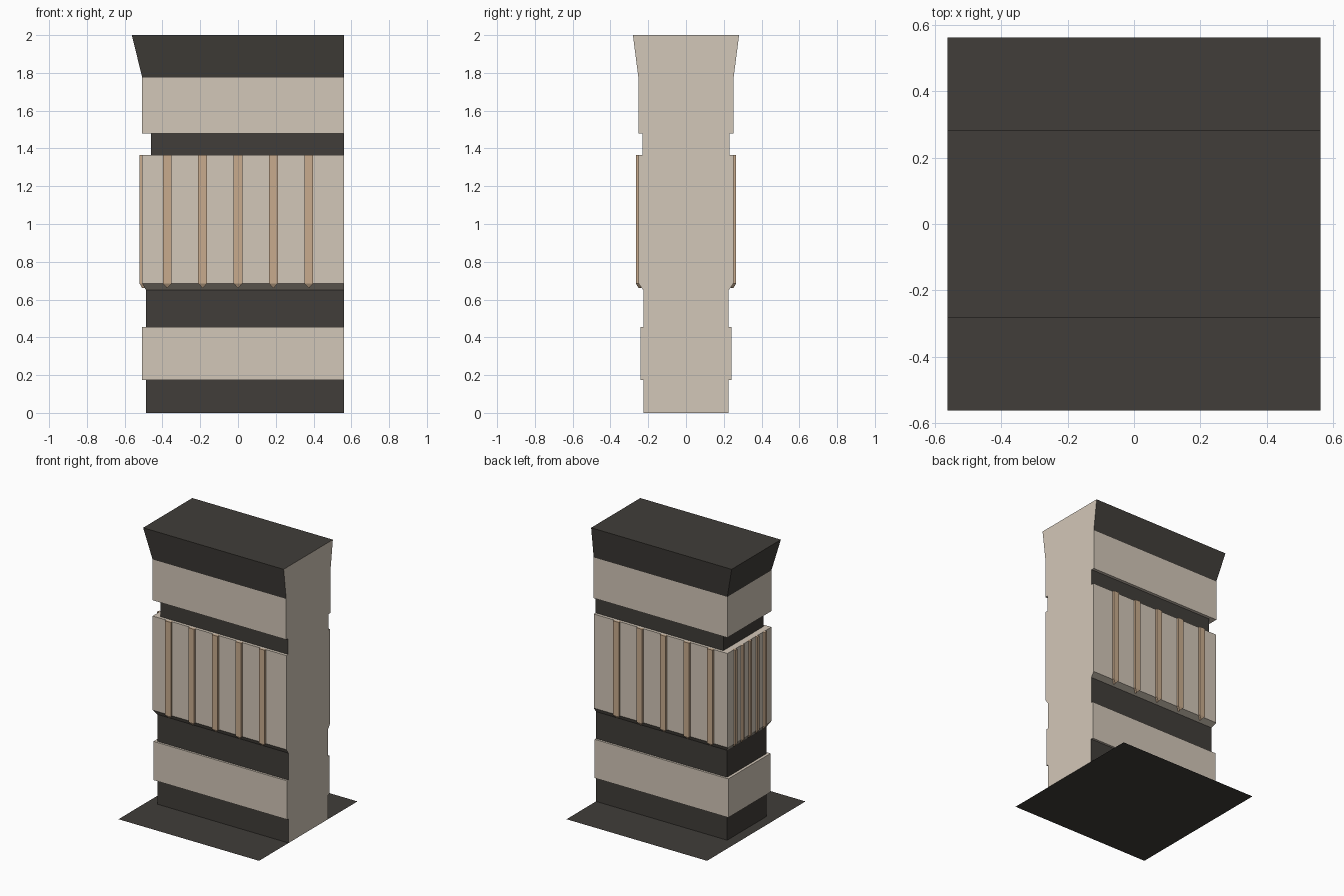
import bpy, bmesh
from mathutils import Matrix
from math import pi

if "Cube" in bpy.data.objects:
    bpy.data.objects.remove(bpy.data.objects["Cube"])


def material(name, rgb):
    m = bpy.data.materials.new(name)
    m.diffuse_color = (*rgb, 1)
    m.use_nodes = True
    m.node_tree.nodes["Principled BSDF"].inputs["Base Color"].default_value = m.diffuse_color
    return m


STONE = material("pale_stone", (0.65, 0.57, 0.48))
DARK = material("dark_stone", (0.052, 0.047, 0.041))
GREY = material("grey_stone", (0.26, 0.23, 0.19))
TAN = material("tan_stone", (0.58, 0.41, 0.27))
RIGHT = 0.562


def finish(bm, name, mats):
    bmesh.ops.recalc_face_normals(bm, faces=bm.faces)
    me = bpy.data.meshes.new(name)
    bm.to_mesh(me)
    bm.free()
    for m in mats:
        me.materials.append(m)
    ob = bpy.data.objects.new(name, me)
    bpy.context.collection.objects.link(ob)
    return ob


# Wall body: rings of (z, left reach, half depth, material of the strip above)
# material 0 = pale, 1 = dark, 2 = grey
rings = [
    (0.0, 0.487, 0.225, 1), (0.175, 0.487, 0.225, 0),
    (0.175, 0.507, 0.241, 0), (0.455, 0.507, 0.241, 0),
    (0.455, 0.487, 0.226, 1), (0.65, 0.487, 0.226, 2),
    (0.685, 0.507, 0.251, 0), (1.365, 0.507, 0.251, 0),
    (1.365, 0.46, 0.23, 1), (1.48, 0.46, 0.23, 0),
    (1.48, 0.507, 0.252, 0), (1.775, 0.507, 0.252, 1),
    (2.0, 0.562, 0.281, 1),
]
bm = bmesh.new()
loops = [[bm.verts.new(p) for p in
          ((-l, -d, z), (RIGHT, -d, z), (RIGHT, d, z), (-l, d, z))]
         for z, l, d, _ in rings]
for a, b, ring in zip(loops, loops[1:], rings):
    for i in (0, 2, 3):
        j = (i + 1) % 4
        bm.faces.new((a[i], a[j], b[j], b[i])).material_index = ring[3]
bm.faces.new(loops[-1]).material_index = 1
# Flat right end follows the whole moulded profile
bm.faces.new([r[1] for r in loops] + [r[2] for r in reversed(loops)])
finish(bm, "wall_body", (STONE, DARK, GREY))


# Raised ribs with pointed lower tips, five per face
def ribs(name, spacing, half_width, wall, angle):
    bm = bmesh.new()
    out = wall + 0.014
    back = wall - 0.01
    w = half_width
    for k in range(-2, 3):
        x = k * spacing
        tl, tr, bl, br = [[bm.verts.new((x + sx, -y, z)) for y in (out, back)]
                          for z in (1.365, 0.685) for sx in (-w, w)]
        tip = [bm.verts.new((x, -y, 0.66)) for y in (wall, back - 0.005)]
        for i in (0, 1):
            bm.faces.new((tl[i], tr[i], br[i], bl[i]))
            bm.faces.new((bl[i], br[i], tip[i]))
        edge = [tl, tr, br, tip, bl]
        for p, q in zip(edge, edge[1:] + edge[:1]):
            bm.faces.new((p[0], q[0], q[1], p[1]))
    bm.transform(Matrix.Rotation(angle, 4, 'Z'))
    finish(bm, name, (TAN,))


ribs("front_ribs", 0.1875, 0.023, 0.251, 0)
ribs("back_ribs", 0.1875, 0.023, 0.251, pi)
ribs("left_ribs", 0.084, 0.0105, 0.507, -pi / 2)

# Thin square floor plate under the wall
bm = bmesh.new()
bmesh.ops.create_grid(bm, x_segments=1, y_segments=1, size=RIGHT)
finish(bm, "floor_plate", (DARK,))
